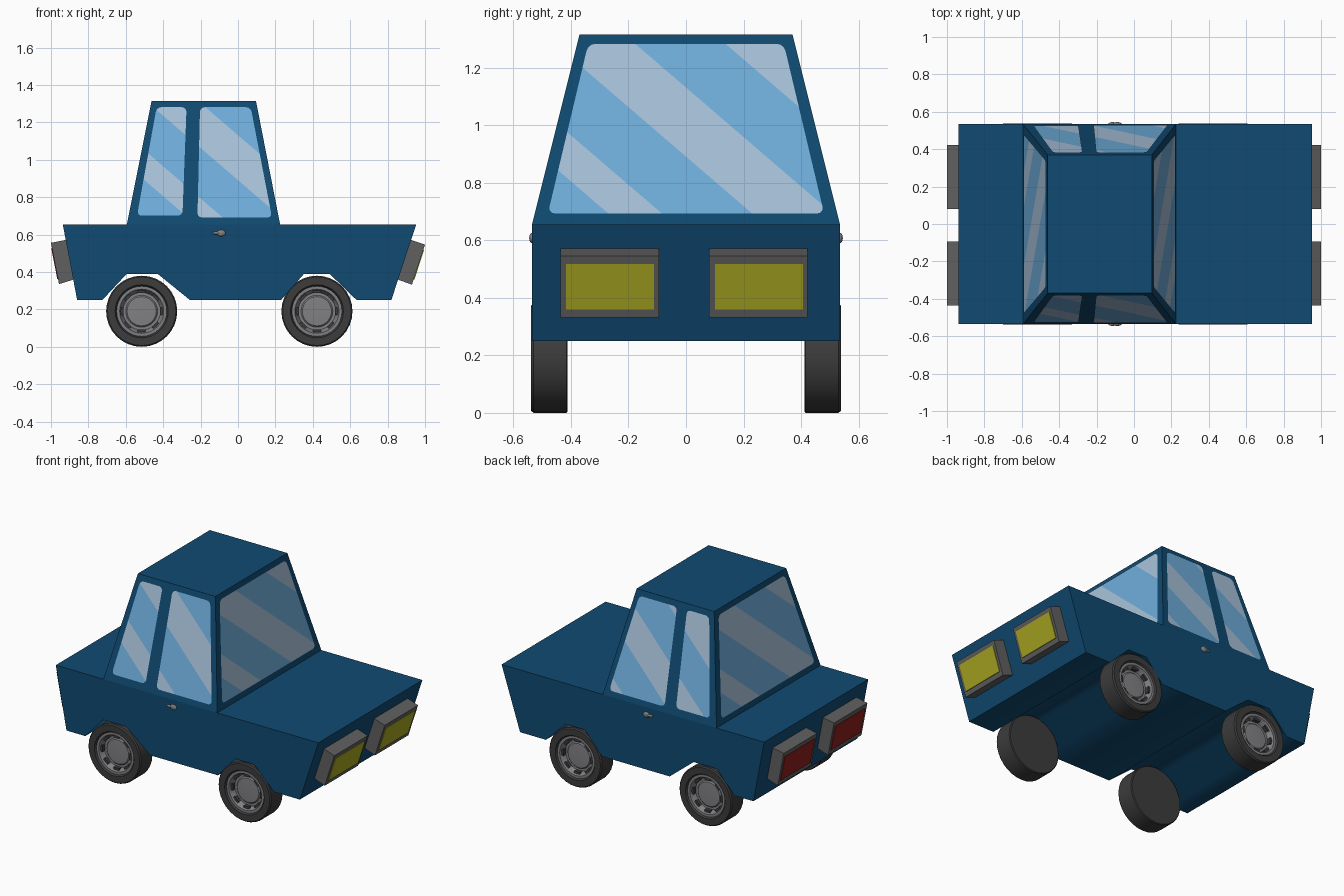
import bpy, bmesh, math
from mathutils import Vector, Matrix

if "Cube" in bpy.data.objects:
    bpy.data.objects.remove(bpy.data.objects["Cube"])


def mat(name, r, g, b):
    m = bpy.data.materials.new(name)
    m.diffuse_color = (r, g, b, 1)
    m.use_nodes = True
    m.node_tree.nodes["Principled BSDF"].inputs["Base Color"].default_value = m.diffuse_color
    return m


BLUE = mat("body blue", 0.005, 0.068, 0.165)
GLASS = mat("window blue", 0.16, 0.42, 0.71)
PALE = mat("window reflection", 0.39, 0.54, 0.70)
GREY = mat("housing grey", 0.115, 0.115, 0.115)
TYRE = mat("tyre dark", 0.045, 0.045, 0.045)
RIM = mat("rim grey", 0.22, 0.215, 0.23)
YELLOW = mat("headlight yellow", 0.40, 0.39, 0.016)
RED = mat("tail light red", 0.27, 0.012, 0.012)


def finish(name, bm, mats, smooth=None, fix=True):
    if fix:
        bmesh.ops.recalc_face_normals(bm, faces=bm.faces[:])
    me = bpy.data.meshes.new(name)
    bm.to_mesh(me)
    bm.free()
    for m in mats:
        me.materials.append(m)
    ob = bpy.data.objects.new(name, me)
    bpy.context.collection.objects.link(ob)
    if smooth:
        bpy.ops.object.select_all(action='DESELECT')
        ob.select_set(True)
        bpy.context.view_layer.objects.active = ob
        bpy.ops.object.shade_smooth_by_angle(angle=math.radians(smooth))
    return ob


def prism(name, pts, y0, y1, m, smooth=None):
    """Side profile in x, z pulled along y."""
    bm = bmesh.new()
    f = bm.faces.new([bm.verts.new((x, y0, z)) for x, z in pts])
    ext = bmesh.ops.extrude_face_region(bm, geom=[f])["geom"]
    for v in ext:
        if isinstance(v, bmesh.types.BMVert):
            v.co.y = y1
    return finish(name, bm, [m], smooth)


def lathe(bm, profile, steps=32):
    """Spin (radius, depth) points about the y axis."""
    vs = [bm.verts.new((r, 0, 0)) for r, d in profile]
    for v, (r, d) in zip(vs, profile):
        v.co.y = d
    es = [bm.edges.new(p) for p in zip(vs, vs[1:])]
    bmesh.ops.spin(bm, geom=vs + es, cent=(0, 0, 0), axis=(0, 1, 0),
                   angle=math.tau, steps=steps, use_duplicate=False)
    bmesh.ops.remove_doubles(bm, verts=bm.verts[:], dist=1e-4)


# Lower body with wheel arches
W = 0.535
prism("body", [(-0.937, 0.655), (-0.86, 0.25), (-0.725, 0.25), (-0.595, 0.39),
               (-0.43, 0.39), (-0.257, 0.25), (0.23, 0.25), (0.353, 0.39),
               (0.49, 0.39), (0.634, 0.25), (0.82, 0.25), (0.953, 0.655)],
      -W, W, BLUE, 50)

# Cabin
Z0, Z1 = 0.655, 1.315
XB, XF, XB1, XF1, W1 = -0.594, 0.225, -0.462, 0.096, 0.37
bm = bmesh.new()
rings = [[bm.verts.new((x, y, z)) for x, y in ((a, -w), (b, -w), (b, w), (a, w))]
         for a, b, w, z in ((XB, XF, W, Z0), (XB1, XF1, W1, Z1))]
for i in range(4):
    j = (i + 1) % 4
    bm.faces.new((rings[0][i], rings[0][j], rings[1][j], rings[1][i]))
bm.faces.new(rings[1])
bm.faces.new(rings[0])
finish("cabin", bm, [BLUE])


# Windows: thin panes with diagonal reflection stripes
def pane(name, pts, out):
    out = Vector(out)
    right = Vector((0, 0, 1)).cross(out)

    def place(u, z):
        t = (z - Z0) / (Z1 - Z0)
        if out.y:
            return Vector((u, out.y * (W + (W1 - W) * t), z))
        x = XF + (XF1 - XF) * t if out.x > 0 else XB + (XB1 - XB) * t
        return Vector((x, u, z))

    bm = bmesh.new()
    face = bm.faces.new([bm.verts.new(place(u, z)) for u, z in pts])
    face.normal_update()
    if face.normal.dot(out) < 0:
        face.normal_flip()
    n = face.normal.copy()
    bmesh.ops.bevel(bm, geom=bm.verts[:], offset=0.025, segments=3,
                    affect='VERTICES', profile=0.5)
    slant = right * 0.86 + Vector((0, 0, 1))
    cuts = (0.46, 0.62, 0.89, 1.13, 1.40)
    for c in cuts:
        bmesh.ops.bisect_plane(bm, geom=bm.verts[:] + bm.edges[:] + bm.faces[:],
                               plane_co=(0, 0, c), plane_no=slant)
    for f in bm.faces:
        s = f.calc_center_median().dot(slant)
        f.material_index = sum(s > c for c in cuts) % 2
    bmesh.ops.translate(bm, verts=bm.verts[:], vec=n * 0.004)
    finish(name, bm, [GLASS, PALE], fix=False)


screen = [(-0.48, 0.692), (0.48, 0.692), (0.34, 1.282), (-0.34, 1.282)]
pane("windscreen", screen, (1, 0, 0))
pane("rear_window", screen, (-1, 0, 0))
for side, s in (("right", -1), ("left", 1)):
    pane("rear_door_window_" + side, [(-0.54, 0.70), (-0.297, 0.70),
                                      (-0.275, 1.28), (-0.435, 1.28)], (0, s, 0))
    pane("front_door_window_" + side, [(-0.217, 0.69), (0.182, 0.69),
                                       (0.068, 1.28), (-0.203, 1.28)], (0, s, 0))
    # Door handle: flattened knob with a narrow tip
    bm = bmesh.new()
    for x, rx, rz in ((-0.09, 0.024, 0.018), (-0.115, 0.022, 0.008)):
        bmesh.ops.create_uvsphere(bm, u_segments=16, v_segments=8, radius=1,
                                  matrix=Matrix.Translation((x, s * W, 0.608))
                                  @ Matrix.Diagonal((rx, 0.01, rz, 1)))
    finish("door_handle_" + side, bm, [RIM], 60)


# Lamps: tilted housings with a lens plate on the outer face
def lamp(name, quad, y0, y1, m):
    prism(name + "_housing", quad, y0, y1, GREY)
    top, low = Vector(quad[1]), Vector(quad[2])
    d = 0.004 if top.x > 0 else -0.004
    a, b = top.lerp(low, 0.13), top.lerp(low, 0.87)
    prism(name + "_lens", [(a.x, a.y), (a.x + d, a.y), (b.x + d, b.y), (b.x, b.y)],
          y0 + 0.02, y1 - 0.017, m)


for i, (y0, y1) in enumerate(((-0.437, -0.094), (0.08, 0.423))):
    lamp("headlight_%d" % i, [(0.922, 0.572), (1.0, 0.546), (0.93, 0.332),
                              (0.853, 0.36)], y0, y1, YELLOW)
    lamp("tail_light_%d" % i, [(-0.918, 0.572), (-1.0, 0.556), (-0.957, 0.335),
                               (-0.877, 0.36)], y0, y1, RED)

# Wheels: tyre, dished rim and eight dark slots, depth measured from outside
for end, x in (("rear", -0.515), ("front", 0.422)):
    for side, s in (("right", -1), ("left", 1)):
        place = Matrix.Translation((x, s * 0.538, 0.19)) @ Matrix.Diagonal((1, -s, 1, 1))
        bm = bmesh.new()
        lathe(bm, [(0, 0.127), (0.185, 0.127), (0.19, 0.122), (0.19, 0.008),
                   (0.183, 0), (0.142, 0), (0.132, 0.015), (0.132, 0.06), (0, 0.06)])
        bm.transform(place)
        finish("tyre_%s_%s" % (end, side), bm, [TYRE], 35)
        bm = bmesh.new()
        lathe(bm, [(0.134, 0.010), (0.118, 0.010), (0.100, 0.045), (0.085, 0.045),
                   (0.078, 0.038), (0, 0.034), (0, 0.058), (0.134, 0.058), (0.134, 0.010)])
        bm.transform(place)
        finish("rim_%s_%s" % (end, side), bm, [RIM], 35)
        bm = bmesh.new()
        for k in range(8):
            bmesh.ops.create_cube(bm, size=1, matrix=Matrix.Rotation(k * math.tau / 8, 4, 'Y')
                                  @ Matrix.Translation((0.108, 0.034, 0))
                                  @ Matrix.Diagonal((0.022, 0.026, 0.042, 1)))
        bm.transform(place)
        finish("rim_slots_%s_%s" % (end, side), bm, [TYRE])
